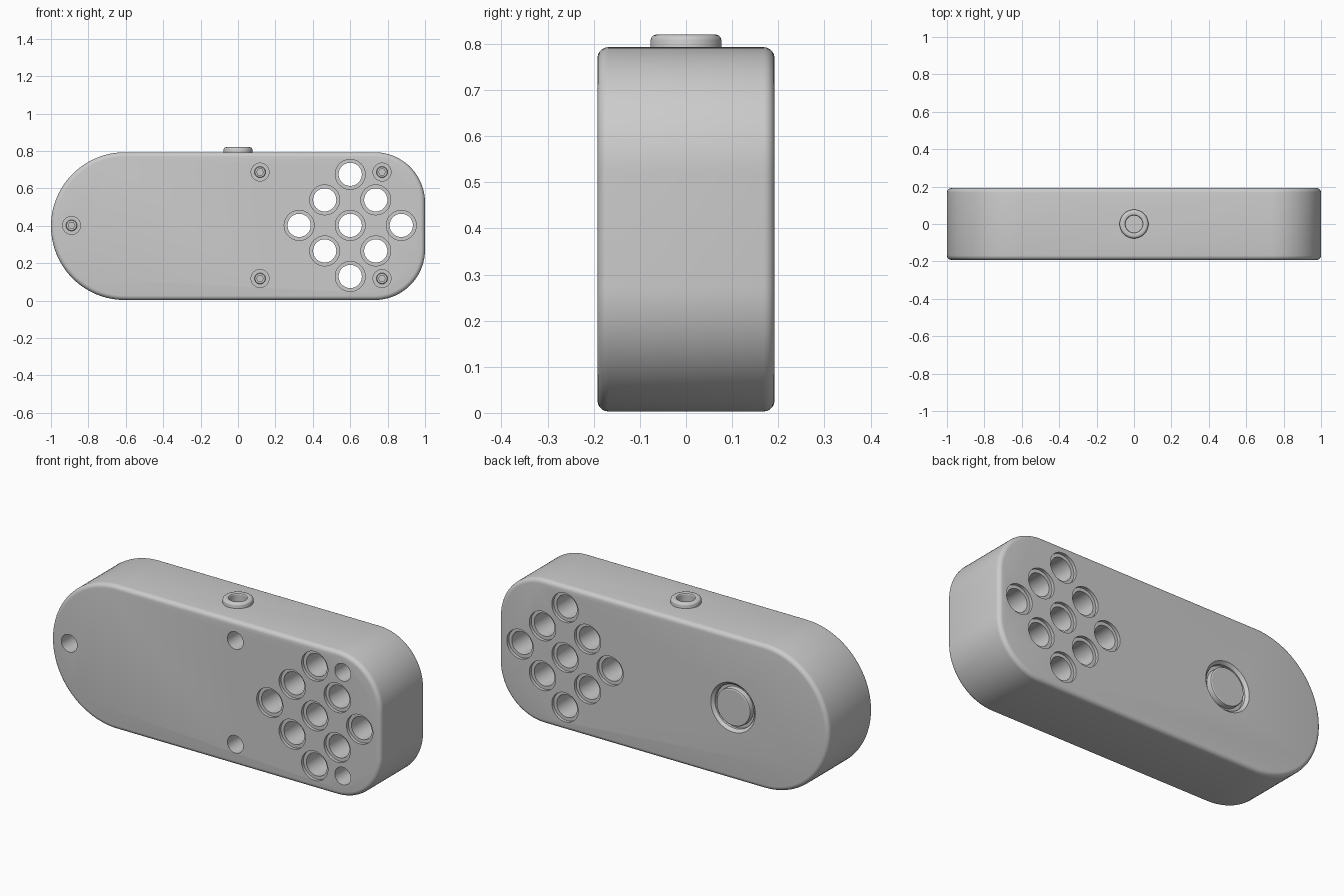
import bpy, bmesh
from math import pi, sin, cos, radians
from mathutils import Matrix, Vector

if "Cube" in bpy.data.objects:
    bpy.data.objects.remove(bpy.data.objects["Cube"])

HALF = 0.192      # half the body depth
MID = 0.398       # height of the long axis
FRONT = Matrix.Rotation(radians(90), 4, 'X')    # local z -> -y
BACK = Matrix.Rotation(radians(-90), 4, 'X')    # local z -> +y


def at(x, y, z, rot=Matrix()):
    return Matrix.Translation((x, y, z)) @ rot


def lathe(bm, profile, m, segs=48, closed=False):
    """Spin an (r, h) profile about local z; closed joins last point to first."""
    rings = [[bm.verts.new(m @ Vector((r * cos(2 * pi * i / segs), r * sin(2 * pi * i / segs), h)))
              for i in range(segs)] for r, h in profile]
    pairs = list(zip(rings, rings[1:]))
    if closed:
        pairs.append((rings[-1], rings[0]))
    else:
        bm.faces.new(rings[0][::-1])
        bm.faces.new(rings[-1])
    for a, b in pairs:
        for i in range(segs):
            j = (i + 1) % segs
            bm.faces.new((a[i], a[j], b[j], b[i]))


def finish(bm, name):
    bmesh.ops.recalc_face_normals(bm, faces=bm.faces)
    mesh = bpy.data.meshes.new(name)
    bm.to_mesh(mesh)
    bm.free()
    ob = bpy.data.objects.new(name, mesh)
    bpy.context.collection.objects.link(ob)
    return ob


def smooth(ob):
    bpy.ops.object.select_all(action='DESELECT')
    ob.select_set(True)
    bpy.context.view_layer.objects.active = ob
    bpy.ops.object.shade_smooth_by_angle(angle=radians(30))


# Body outline: half-round left end, rounded corners on the right
def outline(d):
    pts = []
    for cx, cz, r, a0, a1, n in ((-0.605, MID, 0.395, 90, 270, 48),
                                 (0.73, 0.273, 0.27, 270, 360, 24),
                                 (0.73, 0.523, 0.27, 0, 90, 24)):
        for i in range(n + 1):
            a = radians(a0 + (a1 - a0) * i / n)
            pts.append((cx + (r - d) * cos(a), cz + (r - d) * sin(a)))
    return pts


# Body with rounded front and back edges
bm = bmesh.new()
R, STEPS = 0.024, 5
arc = [(R * (1 - sin(pi / 2 * i / STEPS)), HALF - R + R * cos(pi / 2 * i / STEPS))
       for i in range(STEPS + 1)]
levels = [(d, -y) for d, y in arc] + [(d, y) for d, y in reversed(arc)]
loops = [[bm.verts.new((x, y, z)) for x, z in outline(d)] for d, y in levels]
for a, b in zip(loops, loops[1:]):
    for i in range(len(a)):
        j = (i + 1) % len(a)
        bm.faces.new((a[i], a[j], b[j], b[i]))
bm.faces.new(loops[0])
bm.faces.new(loops[-1][::-1])
body = finish(bm, "body")

# Cutter: stepped through holes, screw wells, back button recess, top socket bore
bm = bmesh.new()
P = 0.1365
for i, j in ((0, 2), (-1, 1), (1, 1), (-2, 0), (0, 0), (2, 0), (-1, -1), (1, -1), (0, -2)):
    lathe(bm, [(0.08, -0.25), (0.08, -0.175), (0.062, -0.175),
               (0.062, 0.175), (0.08, 0.175), (0.08, 0.25)],
          at(0.6 + P * i, 0, 0.402 + P * j, BACK))
screws = [(-0.89, 0.402), (0.118, 0.687), (0.118, 0.118), (0.77, 0.687), (0.77, 0.118)]
for x, z in screws:
    lathe(bm, [(0.048, -0.15), (0.048, 0.05)], at(x, -HALF, z, FRONT), 32)
lathe(bm, [(0.12, -0.03), (0.12, -0.015), (0.135, 0), (0.135, 0.05)],
      at(-0.42, HALF, 0.4, BACK), 64)
lathe(bm, [(0.045, -0.15), (0.045, 0.1)], at(0, 0, 0.793))
cutter = finish(bm, "hole_cutter")
cutter.hide_render = True

mod = body.modifiers.new("holes", 'BOOLEAN')
mod.operation = 'DIFFERENCE'
mod.solver = 'EXACT'
mod.object = cutter
bpy.context.view_layer.objects.active = body
bpy.ops.object.modifier_apply(modifier=mod.name)
bpy.data.objects.remove(cutter)
smooth(body)

# Screw heads with hex sockets at the bottom of the wells
for k, (x, z) in enumerate(screws):
    bm = bmesh.new()
    m = at(x, -HALF + 0.15, z, FRONT)
    lathe(bm, [(0.03, -0.005), (0.03, 0.022), (0.027, 0.025)], m, 24)
    top = max(bm.faces, key=lambda f: (len(f.verts), -f.calc_center_median().y))
    bm.faces.remove(top)
    # hexagonal socket bridged to the rim
    rim = [e for e in bm.edges if e.is_boundary]
    hexes = [[bm.verts.new(m @ Vector((0.018 * cos(pi * i / 3), 0.018 * sin(pi * i / 3), h)))
              for i in range(6)] for h in (0.025, 0.008)]
    hex_edges = [bm.edges.new((hexes[0][i], hexes[0][(i + 1) % 6])) for i in range(6)]
    for i in range(6):
        j = (i + 1) % 6
        bm.faces.new((hexes[0][i], hexes[0][j], hexes[1][j], hexes[1][i]))
    bm.faces.new(hexes[1])
    bmesh.ops.triangle_fill(bm, use_beauty=True, edges=rim + hex_edges)
    smooth(finish(bm, f"screw_{k + 1}"))

# Round button in the back recess
bm = bmesh.new()
lathe(bm, [(0.103, -0.035), (0.103, -0.008), (0.101, -0.003), (0.096, 0)],
      at(-0.42, HALF, 0.4, BACK), 64)
smooth(finish(bm, "back_button"))

# Raised socket collar on top
bm = bmesh.new()
lathe(bm, [(0.045, 0.775), (0.077, 0.775), (0.077, 0.808), (0.075, 0.814), (0.071, 0.818),
           (0.065, 0.82), (0.053, 0.82), (0.048, 0.818), (0.045, 0.813)],
      Matrix(), closed=True)
smooth(finish(bm, "top_socket_collar"))
